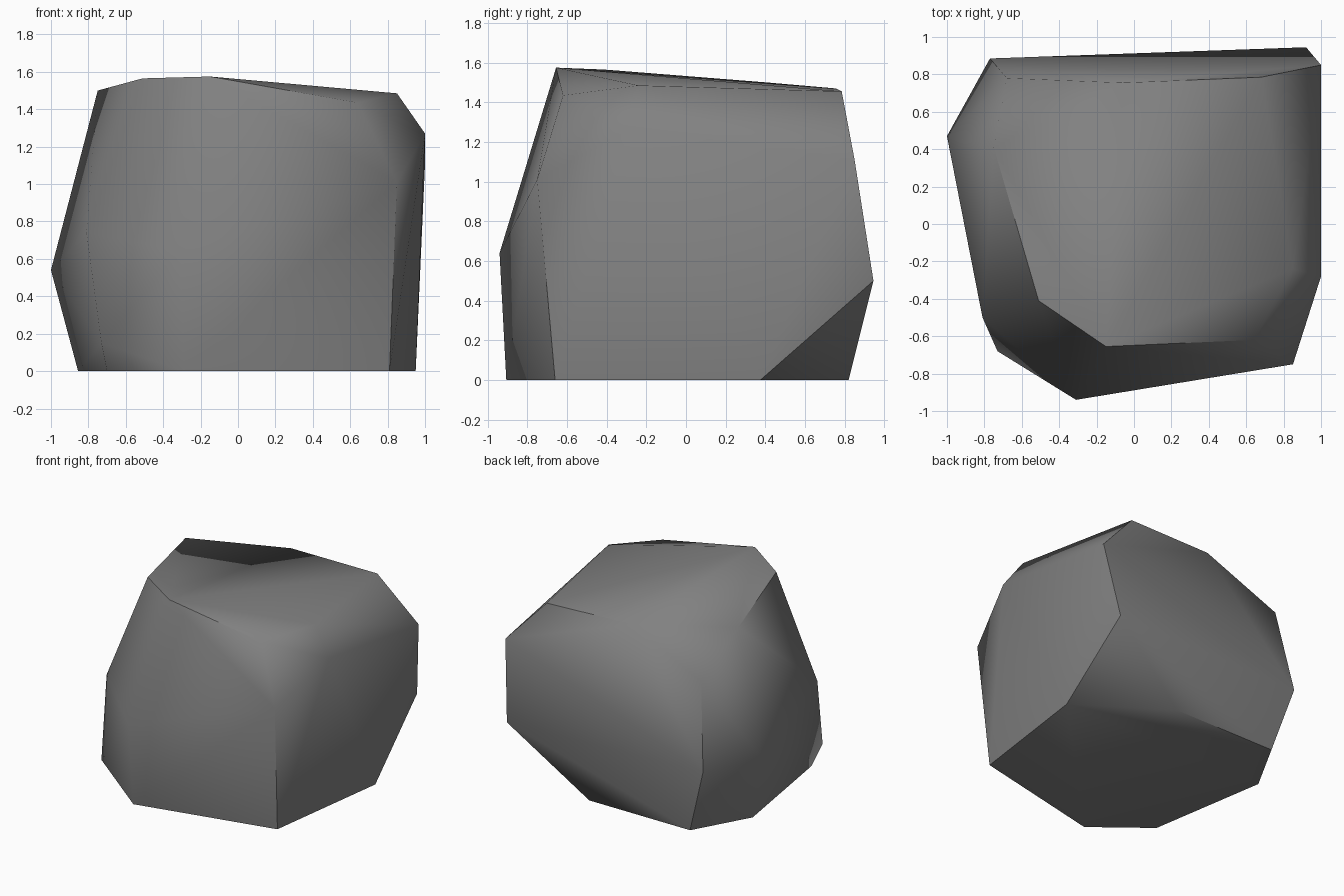
import bpy
import bmesh
import math

# Start without the default cube
default_cube = bpy.data.objects.get("Cube")
if default_cube:
    bpy.data.objects.remove(default_cube, do_unlink=True)


def flat_material(name, colour):
    """One plain colour for both the viewport and the render."""
    material = bpy.data.materials.new(name)
    material.use_nodes = True
    material.diffuse_color = colour
    shader = material.node_tree.nodes["Principled BSDF"]
    shader.inputs["Base Color"].default_value = colour
    shader.inputs["Roughness"].default_value = 0.9
    return material


def hull_object(name, corner_rings, material, smooth_angle):
    """Wrap a convex chiselled solid around rings of corners."""
    bm = bmesh.new()
    for ring in corner_rings:
        for corner in ring:
            bm.verts.new(corner)
    hull = bmesh.ops.convex_hull(bm, input=bm.verts[:])
    unused = {item for item in hull["geom_interior"] + hull["geom_unused"]
              if isinstance(item, bmesh.types.BMVert)}
    bmesh.ops.delete(bm, geom=list(unused), context="VERTS")
    # Merge the coplanar triangles of the flat base
    bmesh.ops.dissolve_limit(bm, angle_limit=math.radians(1),
                             verts=bm.verts[:], edges=bm.edges[:])
    bmesh.ops.recalc_face_normals(bm, faces=bm.faces[:])

    mesh = bpy.data.meshes.new(name)
    bm.to_mesh(mesh)
    bm.free()
    mesh.materials.append(material)
    obj = bpy.data.objects.new(name, mesh)
    bpy.context.collection.objects.link(obj)

    # Soft shading over gentle bends, crisp chiselled ridges
    bpy.ops.object.select_all(action="DESELECT")
    obj.select_set(True)
    bpy.context.view_layer.objects.active = obj
    bpy.ops.object.shade_smooth_by_angle(angle=math.radians(smooth_angle))
    return obj


# Flat footprint resting on the ground
base_rim = [(x, y, 0) for x, y in (
    (.81, -.66), (.95, .375), (.28, .82), (-.61, .82),
    (-.855, .38), (-.7, -.58), (-.29, -.906))]

# Widest corners around the flanks
flank_corners = [
    (-.31, -.94, .64), (.85, -.75, 1.01), (1, -.28, 1.27),
    (1, .85, 1.11), (.92, .945, .5), (-.77, .885, .53),
    (-.68, .78, 1.19), (-1, .47, .54), (-.81, -.5, .74),
    (-.73, -.68, .15)]

# Slightly sloping crown
crown_rim = [
    (-.75, .41, 1.5), (-.06, .755, 1.47), (.68, .785, 1.455),
    (.85, -.24, 1.485), (.64, -.62, 1.435), (-.15, -.655, 1.575),
    (-.51, -.41, 1.565)]

stone_grey = flat_material("stone grey", (.22, .22, .22, 1))
hull_object("boulder", [base_rim, flank_corners, crown_rim], stone_grey, 50)
